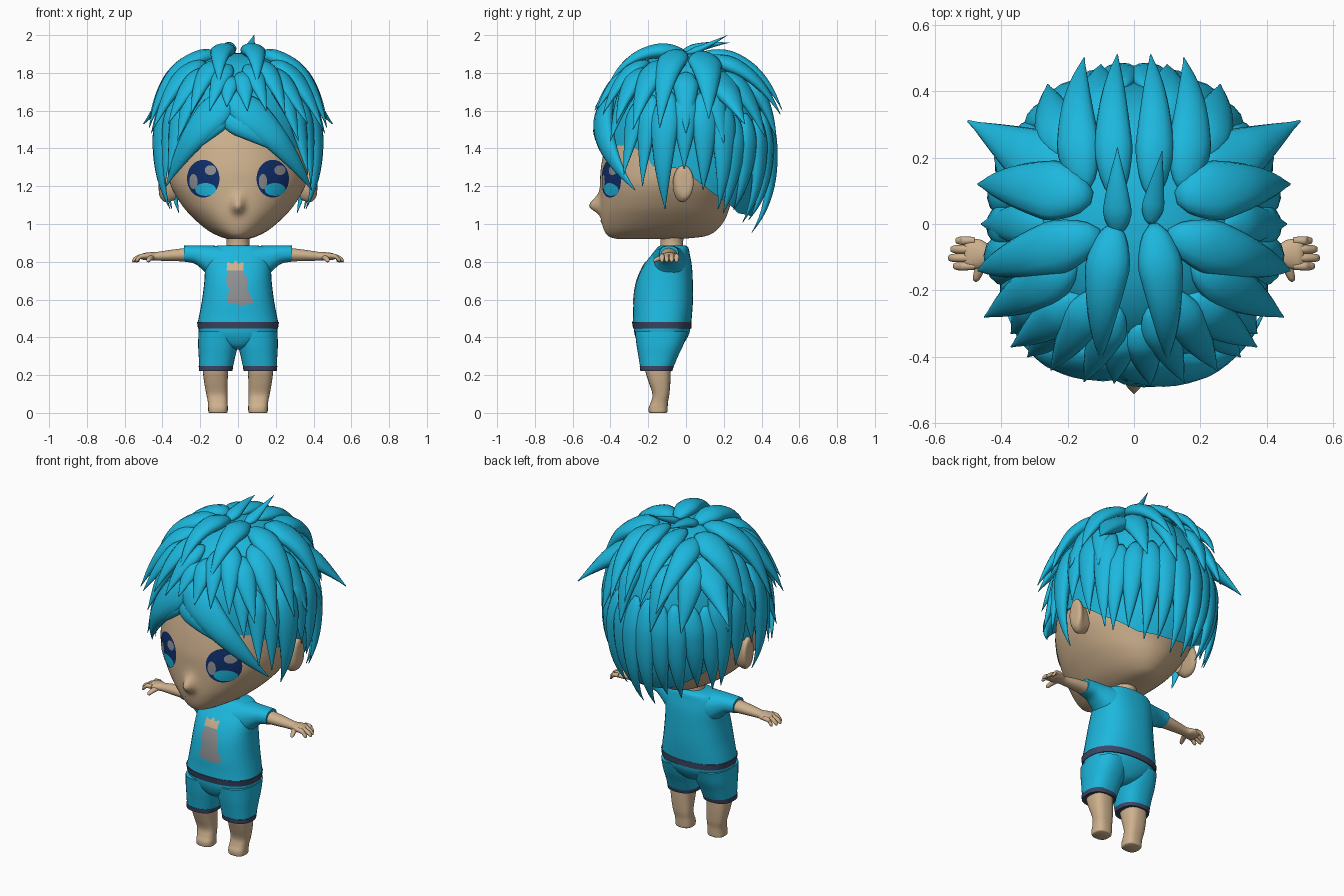
import bpy, bmesh, math
from mathutils import Vector
from mathutils.bvhtree import BVHTree

if "Cube" in bpy.data.objects:
    bpy.data.objects.remove(bpy.data.objects["Cube"])


def material(name, r, g, b):
    m = bpy.data.materials.new(name)
    m.diffuse_color = (r, g, b, 1)
    m.use_nodes = True
    m.node_tree.nodes["Principled BSDF"].inputs["Base Color"].default_value = m.diffuse_color
    return m


BLUE = material("turquoise", 0.012, 0.475, 0.73)
SKIN = material("skin", 0.62, 0.44, 0.27)
TRIM = material("slate_trim", 0.047, 0.063, 0.13)
NAVY = material("eye_navy", 0.005, 0.028, 0.15)
GREY = material("grey", 0.27, 0.275, 0.285)
LIP = material("lip", 0.66, 0.42, 0.29)


def finish(name, bm, mat, angle=50):
    bmesh.ops.recalc_face_normals(bm, faces=bm.faces)
    me = bpy.data.meshes.new(name)
    bm.to_mesh(me)
    bm.free()
    me.materials.append(mat)
    me.shade_smooth()
    me.set_sharp_from_angle(angle=math.radians(angle))
    ob = bpy.data.objects.new(name, me)
    bpy.context.collection.objects.link(ob)
    return ob


def skin_rings(bm, rings):
    """Bridge point rings into a closed tube."""
    vs = [[bm.verts.new(p) for p in r] for r in rings]
    n = len(vs[0])
    for a, b in zip(vs, vs[1:]):
        for i in range(n):
            bm.faces.new((a[i], a[(i + 1) % n], b[(i + 1) % n], b[i]))
    bm.faces.new(vs[0])
    bm.faces.new(vs[-1])


def dense(rows, k=6):
    """Catmull-Rom interpolation of profile rows."""
    out = []
    for i in range(len(rows) - 1):
        p = [rows[max(0, min(len(rows) - 1, i + j))] for j in (-1, 0, 1, 2)]
        for s in range(k):
            t = s / k
            out.append([0.5 * (2 * b + (c - a) * t + (2 * a - 5 * b + 4 * c - d) * t * t
                               + (3 * b - a - 3 * c + d) * t ** 3) for a, b, c, d in zip(*p)])
    return out + [list(rows[-1])]


def loft(name, rows, mat, axis="Z", p=2.0, mirror=False, n=36):
    """rows: (position on axis, centre a, centre b, radius a, radius b)."""
    bm = bmesh.new()
    for s in ((1, -1) if mirror else (1,)):
        rings = []
        for pos, ca, cb, ra, rb in dense(rows):
            ring = []
            for i in range(n):
                c, d = math.cos(2 * math.pi * i / n), math.sin(2 * math.pi * i / n)
                a = ca + max(ra, .002) * math.copysign(abs(c) ** (2 / p), c)
                b = cb + max(rb, .002) * math.copysign(abs(d) ** (2 / p), d)
                x, y, z = {"Z": (a, b, pos), "X": (pos, a, b), "Y": (a, pos, b)}[axis]
                ring.append((s * x, y, z))
            rings.append(ring)
        skin_rings(bm, rings)
    return finish(name, bm, mat)


def decal(name, target, outline, mat, off, steps=6):
    """Thin star-shaped plate projected from the front onto a surface."""
    tree = BVHTree.FromPolygons([v.co for v in target.data.vertices],
                                [q.vertices for q in target.data.polygons])
    cx = sum(q[0] for q in outline) / len(outline)
    cz = sum(q[1] for q in outline) / len(outline)
    bm = bmesh.new()

    def put(x, z):
        hit = tree.ray_cast(Vector((x, -2, z)), Vector((0, 1, 0)))[0]
        return bm.verts.new((x, (hit.y if hit else -0.3) - off, z))
    mid, prev, n = put(cx, cz), None, len(outline)
    for s in range(1, steps + 1):
        t = s / steps
        ring = [put(cx + (x - cx) * t, cz + (z - cz) * t) for x, z in outline]
        for i in range(n):
            j = (i + 1) % n
            bm.faces.new((prev[i], prev[j], ring[j], ring[i]) if prev else (mid, ring[i], ring[j]))
        prev = ring
    return finish(name, bm, mat)


def oval(cx, cz, rx, rz, n=32):
    return [(cx + rx * math.cos(2 * math.pi * i / n), cz + rz * math.sin(2 * math.pi * i / n)) for i in range(n)]


# --- head with a pulled-out nose, ears, neck
head = loft("head", [(.92, 0, -.20, .05, .16), (.935, 0, -.155, .10, .255), (.97, 0, -.135, .165, .30),
                     (1.03, 0, -.12, .235, .33), (1.1, 0, -.11, .297, .345), (1.2, 0, -.09, .355, .365),
                     (1.3, 0, -.07, .37, .38), (1.45, 0, -.045, .365, .375), (1.6, 0, -.02, .335, .35),
                     (1.75, 0, -.02, .25, .26), (1.84, 0, 0, .1, .1)], SKIN, p=2.1, n=120)
for v in head.data.vertices:
    if v.co.y < -.2:
        zw = .05 if v.co.z > 1.095 else .035
        v.co.y -= .058 * math.exp(-(v.co.x / .03) ** 2 - ((v.co.z - 1.095) / zw) ** 2)
loft("ears", [(.33, -.02, 1.21, .04, .08), (.375, -.02, 1.21, .05, .095), (.405, -.01, 1.22, .05, .09),
              (.418, -.005, 1.225, .035, .065), (.42, -.005, 1.225, .004, .01)], SKIN, "X", mirror=True)
loft("neck", [(.84, 0, -.075, .07, .065), (.9, 0, -.075, .06, .06), (.96, 0, -.075, .065, .065)], SKIN)

# --- eyes and mouth
for side in (-1, 1):
    tag, ex = ("left" if side > 0 else "right"), side * .184
    decal(tag + "_eye", head, oval(ex, 1.24, .086, .10), NAVY, .003)
    decal(tag + "_iris_glow", head, oval(ex + .012, 1.183, .055, .034), BLUE, .005)
    decal(tag + "_glint_low", head, oval(ex - .052, 1.225, .022, .04), GREY, .006)
    decal(tag + "_glint_high", head, oval(ex + .038, 1.285, .03, .026), GREY, .006)
decal("mouth", head, oval(0, 1.012, .04, .010), LIP, .004)

# --- shirt, belt, shorts
shirt = loft("shirt", [(.47, 0, -.128, .215, .155), (.52, 0, -.124, .205, .156), (.6, 0, -.12, .19, .157),
                       (.7, 0, -.112, .178, .148), (.78, 0, -.097, .174, .128), (.84, 0, -.08, .165, .10),
                       (.875, 0, -.07, .14, .082), (.887, 0, -.07, .10, .065)], BLUE, p=2.4)
loft("sleeves", [(.08, -.085, .79, .10, .093), (.15, -.088, .805, .08, .081), (.19, -.09, .823, .068, .063),
                 (.23, -.09, .838, .058, .048), (.285, -.09, .843, .05, .042)], BLUE, "X", 2.3, True)
loft("belt", [(.447, 0, -.126, .212, .154), (.482, 0, -.128, .217, .158)], TRIM, p=2.4)
loft("shorts_hips", [(.335, 0, -.135, .03, .07), (.35, 0, -.135, .07, .105), (.38, 0, -.132, .15, .128),
                     (.42, 0, -.128, .203, .145), (.46, 0, -.126, .209, .151)], BLUE, p=2.3)
loft("shorts_legs", [(.225, .118, -.157, .087, .083), (.3, .111, -.147, .097, .105),
                     (.36, .106, -.138, .105, .124), (.43, .104, -.13, .105, .14)], BLUE, p=2.4, mirror=True)
loft("shorts_cuffs", [(.222, .118, -.157, .089, .085), (.248, .117, -.155, .091, .09)], TRIM, p=2.4, mirror=True)
decal("chest_print", shirt, [(-.05, .755), (.025, .755), (.05, .71), (.052, .65), (.085, .585), (.03, .57),
                             (-.055, .58), (-.06, .62), (-.045, .65), (-.065, .70)], GREY, .004)
decal("chest_print_top", shirt, [(-.06, .755), (.03, .755), (.03, .80), (.005, .782), (-.012, .808),
                                 (-.035, .782), (-.058, .80)], SKIN, .004)

# --- legs with feet, arms, hands
loft("legs", [(0, .106, -.148, .046, .044), (.006, .106, -.148, .051, .049), (.03, .106, -.147, .052, .05),
              (.06, .108, -.14, .052, .045), (.1, .112, -.133, .056, .045), (.16, .117, -.14, .062, .057),
              (.21, .119, -.147, .066, .066), (.25, .119, -.15, .068, .07)], SKIN, p=2.6, mirror=True)
loft("arms", [(.26, -.09, .838, .045, .037), (.35, -.09, .834, .037, .030), (.43, -.09, .829, .03, .023),
              (.46, -.09, .829, .042, .022), (.495, -.09, .828, .047, .019), (.51, -.09, .826, .042, .013)],
     SKIN, "X", mirror=True)
for name, y, tip in (("little", -.05, .538), ("ring", -.076, .553), ("middle", -.102, .56), ("index", -.127, .545)):
    loft(name + "_fingers", [(.48, y, .832, .011, .012), (.515, y, .828, .013, .013),
                             (tip - .014, y, .814, .012, .013), (tip - .003, y, .806, .008, .009),
                             (tip, y, .804, .002, .002)], SKIN, "X", mirror=True, n=12)
loft("thumbs", [(-.105, .455, .825, .018, .014), (-.14, .466, .818, .015, .013), (-.165, .474, .808, .011, .011),
                (-.174, .476, .804, .003, .003)], SKIN, "Y", mirror=True, n=12)

# --- hair cap: round seen from above, squarer in profile
C, R, P = Vector((0, 0, 1.40)), Vector((.395, .435, .505)), 2.4


def norm_p(d):
    return (math.hypot(d.x, d.y) ** P + abs(d.z) ** P) ** (1 / P)


def on_cap(d, scale=1.0):
    d = d * (scale / norm_p(d))
    return C + Vector((d.x * R.x, d.y * R.y, d.z * R.z))


EDGE = [(0, 16), (22, 7), (45, -5), (62, -10), (95, -12), (120, -27), (150, -40), (181, -42)]


def edge_elevation(az):
    for (a, e), (b, f) in zip(EDGE, EDGE[1:]):
        if az <= b:
            return e + (f - e) * (az - a) / (b - a)


bm, rings, N = bmesh.new(), [], 96
for scale, order in ((1.0, range(19)), (.93, range(18, -1, -1))):
    for s in order:
        ring = []
        for i in range(N):
            phi = 360 * i / N
            az = abs((phi + 9 + 180) % 360 - 180)
            el = math.radians(89 + (edge_elevation(az) - 89) * s / 18)
            f = math.radians(phi)
            ring.append(on_cap(Vector((math.cos(el) * math.sin(f), -math.cos(el) * math.cos(f), math.sin(el))), scale))
        rings.append(ring)
skin_rings(bm, rings)
finish("hair_cap", bm, BLUE, 60)


def strand(bm, start, end, width, bulge, sx=1, n=12, steps=16):
    """Leaf-shaped lock that hugs the cap from start to end."""
    def unit(p):
        q = Vector((sx * p[0], p[1], p[2])) - C
        return Vector((q.x / R.x, q.y / R.y, q.z / R.z))
    a, b = unit(start), unit(end)
    la, lb = min(norm_p(a), 1.0), norm_p(b)
    path = []
    for s in range(steps + 1):
        t = s / steps
        d = a.normalized().slerp(b.normalized(), t)
        path.append(on_cap(d, la + (lb - la) * t ** 2.2 + bulge * math.sin(math.pi * t)))
    rings = []
    for s, p in enumerate(path):
        t = s / steps
        tan = (path[min(s + 1, steps)] - path[max(s - 1, 0)]).normalized()
        side = tan.cross(p - C).normalized()
        out = side.cross(tan).normalized()
        w = width * .55 * max(.03, min(1, (t / .3 + .03) ** .5) * max(0, 1 - t ** 1.8))
        h = min(w * .6, .042)
        rings.append([p + side * w * math.cos(2 * math.pi * i / n) + out * h * math.sin(2 * math.pi * i / n)
                      for i in range(n)])
    skin_rings(bm, rings)


def locks(name, table, mirror=True):
    bm = bmesh.new()
    for row in table:
        for sx in ((1, -1) if mirror else (1,)):
            strand(bm, row[0:3], row[3:6], row[6], row[7], sx)
    finish(name, bm, BLUE, 70)


# start xyz, end xyz, width, bulge
locks("side_locks", [
    (.33, -.28, 1.70, .37, -.33, 1.26, .12, .02), (.36, -.20, 1.72, .385, -.23, 1.2, .12, .03),
    (.37, -.10, 1.74, .36, -.11, 1.08, .16, .06), (.38, 0, 1.74, .43, -.01, 1.29, .14, .03),
    (.38, .1, 1.74, .39, .09, 1.18, .15, .04), (.35, .2, 1.72, .35, .17, 1.08, .15, .04)])
locks("back_locks", [(x, .44 - x * x * 1.5, 1.62 - x * .1, x * .95, .35 - x * x * 1.4, .94 + .04 * (k % 2) + x * .36, .135, .025)
                     for k, x in enumerate((.04, .115, .19, .265, .33))])
locks("crown_back_locks", [
    (.055, .08, 1.9, .05, .51, 1.6, .12, .05), (.15, .1, 1.88, .15, .50, 1.58, .14, .05),
    (.2, .14, 1.8, .50, .31, 1.53, .21, .03), (.2, .2, 1.8, .26, .42, 1.46, .15, .03),
    (.10, .3, 1.78, .10, .48, 1.45, .13, .03)])
locks("crown_side_locks", [
    (.13, .08, 1.9, .47, .12, 1.56, .19, .05), (.10, -.03, 1.9, .47, -.14, 1.51, .17, .05),
    (.18, -.12, 1.86, .45, -.28, 1.5, .16, .04), (.26, .0, 1.80, .46, .0, 1.48, .14, .02),
    (.16, -.22, 1.82, .37, -.37, 1.53, .14, .04), (.26, .1, 1.8, .42, .2, 1.43, .15, .02)])
locks("front_locks", [
    (.06, .0, 1.91, .10, -.41, 1.74, .14, .06), (.10, -.2, 1.86, .25, -.44, 1.58, .13, .04),
    (.05, -.25, 1.84, .15, -.475, 1.60, .12, .03), (.18, -.25, 1.79, .32, -.40, 1.44, .13, .03)])
# swept fringe, parted a little off centre, and the crown tufts
locks("fringe", [
    (-.09, -.38, 1.70, .39, -.27, 1.18, .20, .045), (-.12, -.42, 1.60, .31, -.38, 1.34, .15, .03),
    (.0, -.38, 1.70, -.38, -.27, 1.20, .20, .045), (-.03, -.42, 1.62, -.31, -.38, 1.33, .14, .03),
    (.02, -.3, 1.80, .05, -.485, 1.60, .12, .03), (-.04, -.32, 1.78, -.06, -.48, 1.62, .11, .03),
    (-.05, -.03, 1.91, -.05, .23, 1.96, .09, .04), (.05, .0, 1.91, .085, .22, 2.0, .07, .02)], mirror=False)
